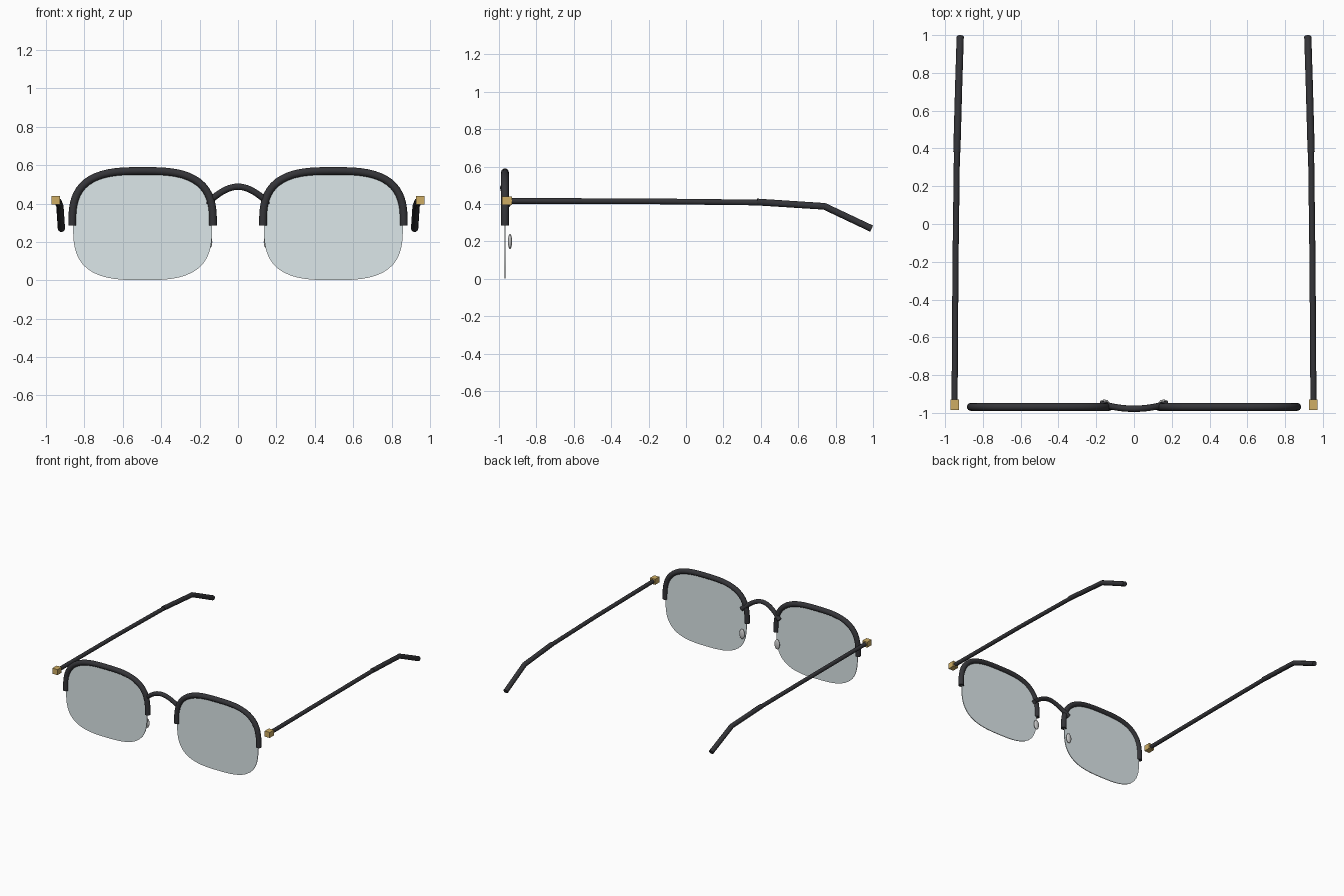
import bpy, bmesh, math
from mathutils import Vector

if "Cube" in bpy.data.objects:
    bpy.data.objects.remove(bpy.data.objects["Cube"])


def material(name, rgba):
    m = bpy.data.materials.new(name)
    m.diffuse_color = rgba
    m.use_nodes = True
    m.node_tree.nodes["Principled BSDF"].inputs["Base Color"].default_value = m.diffuse_color
    return m


DARK = material("dark_frame", (0.035, 0.035, 0.04, 1))
GOLD = material("gold_hinge", (0.62, 0.42, 0.13, 1))
GLASS = material("clear_lens", (0.72, 0.8, 0.82, 0.4))
PAD = material("clear_pad", (0.7, 0.7, 0.7, 0.7))


def finish(obj, mat, smooth=True):
    obj.data.materials.clear()
    obj.data.materials.append(mat)
    bpy.ops.object.select_all(action='DESELECT')
    obj.select_set(True)
    bpy.context.view_layer.objects.active = obj
    if smooth:
        bpy.ops.object.shade_smooth_by_angle(angle=math.radians(40))


def tube(name, points, radius):
    """Capped round tube swept along a list of points."""
    cu = bpy.data.curves.new(name, 'CURVE')
    cu.dimensions = '3D'
    cu.bevel_depth = radius
    cu.bevel_resolution = 3
    cu.use_fill_caps = True
    sp = cu.splines.new('POLY')
    sp.points.add(len(points) - 1)
    for p, co in zip(sp.points, points):
        p.co = (*co, 1)
    obj = bpy.data.objects.new(name, cu)
    bpy.context.collection.objects.link(obj)
    bpy.ops.object.select_all(action='DESELECT')
    obj.select_set(True)
    bpy.context.view_layer.objects.active = obj
    bpy.ops.object.convert(target='MESH')
    obj = bpy.context.view_layer.objects.active
    finish(obj, DARK)


def outline(cx, y, hx, hz, start, end, n, power=3.0):
    """Points on a rounded-square (superellipse) lens outline."""
    pts = []
    for i in range(n):
        a = start + (end - start) * i / (n - 1)
        c, s = math.cos(a), math.sin(a)
        r = (abs(c) ** power + abs(s) ** power) ** (-1 / power)
        pts.append(Vector((cx + hx * r * c, y, 0.286 + hz * r * s)))
    return pts


for side, tag in ((-1, "left"), (1, "right")):
    cx = side * 0.497

    # lens
    bm = bmesh.new()
    ring = outline(cx, -0.971, 0.362, 0.285, 0, math.tau, 65)[:-1]
    face = bm.faces.new([bm.verts.new(p) for p in ring])
    ext = bmesh.ops.extrude_face_region(bm, geom=[face])
    moved = [v for v in ext["geom"] if isinstance(v, bmesh.types.BMVert)]
    bmesh.ops.translate(bm, vec=(0, 0.006, 0), verts=moved)
    bmesh.ops.recalc_face_normals(bm, faces=bm.faces)
    me = bpy.data.meshes.new(tag + "_lens")
    bm.to_mesh(me)
    bm.free()
    lens = bpy.data.objects.new(tag + "_lens", me)
    bpy.context.collection.objects.link(lens)
    finish(lens, GLASS)

    # upper half rim
    tube(tag + "_rim", outline(cx, -0.968, 0.367, 0.284, 0, math.pi, 41), 0.021)

    # nose pad
    bpy.ops.mesh.primitive_uv_sphere_add(segments=20, ring_count=12, radius=1,
                                         location=(side * 0.157, -0.941, 0.2))
    pad = bpy.context.object
    pad.name = tag + "_nose_pad"
    pad.scale = (0.023, 0.011, 0.04)
    finish(pad, PAD)

    # hinge block
    bpy.ops.mesh.primitive_cube_add(size=1, location=(side * 0.95, -0.957, 0.418))
    hinge = bpy.context.object
    hinge.name = tag + "_hinge"
    hinge.scale = (0.045, 0.054, 0.045)
    finish(hinge, GOLD, smooth=False)

    # temple arm and bent ear tip
    tube(tag + "_temple", [(side * 0.95, -0.95, 0.417), (side * 0.945, -0.2, 0.415),
                           (side * 0.937, 0.42, 0.408)], 0.016)
    tube(tag + "_temple_tip", [(side * 0.938, 0.38, 0.411), (side * 0.928, 0.74, 0.388),
                               (side * 0.92, 0.992, 0.269)], 0.019)

# arched bridge
bridge = []
for i in range(17):
    t = -1 + i / 8
    bridge.append((0.17 * t, -0.978 + 0.025 * t * t,
                   0.395 + 0.093 * (0.5 + 0.5 * math.cos(math.pi * t)) ** 0.5
                   if abs(t) < 1 else 0.395))
tube("bridge", bridge, 0.017)
